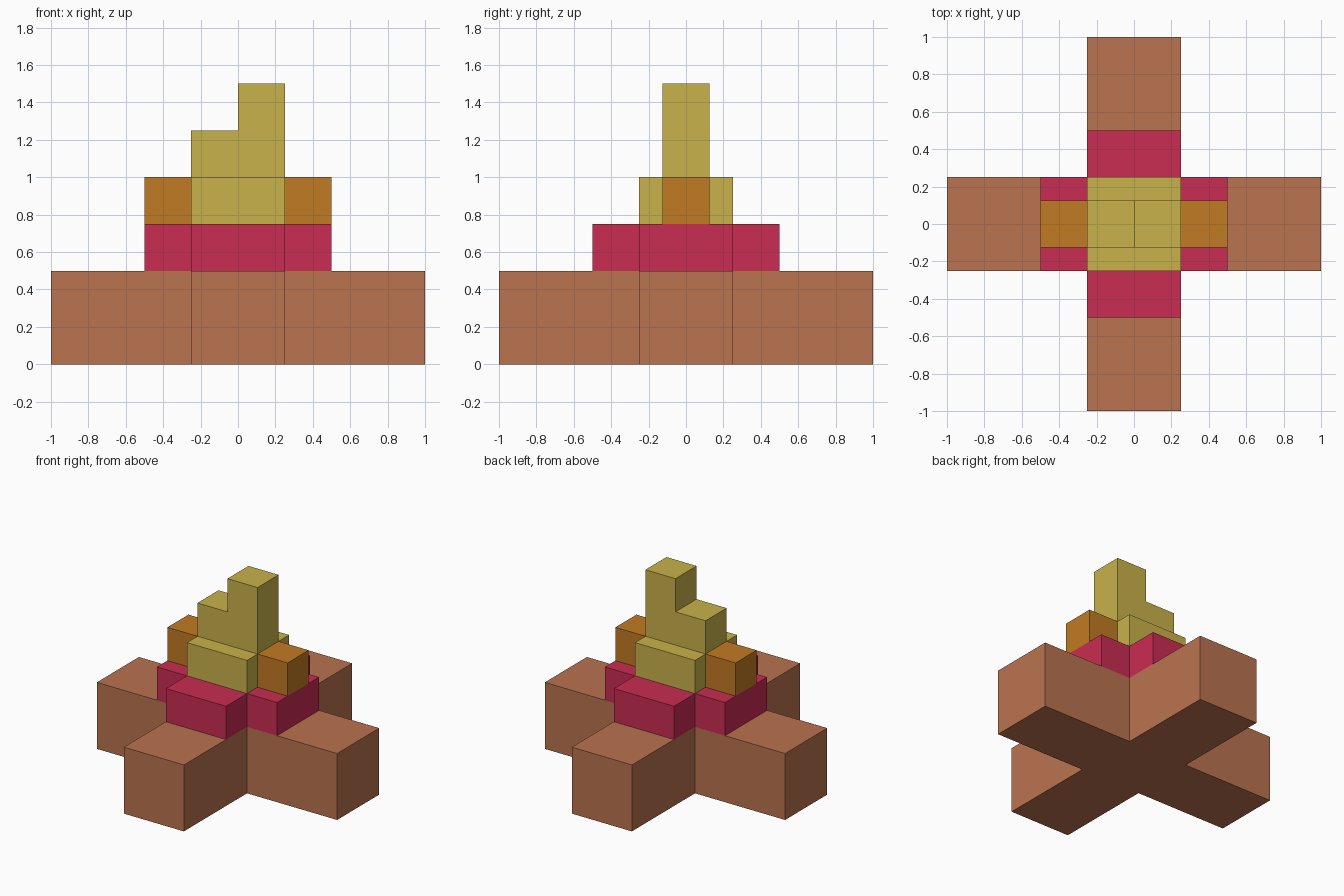
import bpy
import bmesh

if "Cube" in bpy.data.objects:
    bpy.data.objects.remove(bpy.data.objects["Cube"])


def linear(c):
    c /= 255
    return c / 12.92 if c <= 0.04045 else ((c + 0.055) / 1.055) ** 2.4


def material(name, *rgb):
    mat = bpy.data.materials.new(name)
    mat.diffuse_color = (*[linear(c) for c in rgb], 1)
    mat.use_nodes = True
    mat.node_tree.nodes["Principled BSDF"].inputs["Base Color"].default_value = mat.diffuse_color
    return mat


def prism(name, points, offset, mat):
    """Solid made by sweeping a flat 3D outline along an offset."""
    bm = bmesh.new()
    face = bm.faces.new([bm.verts.new(p) for p in points])
    swept = bmesh.ops.extrude_face_region(bm, geom=[face], use_keep_orig=True)
    verts = [g for g in swept["geom"] if isinstance(g, bmesh.types.BMVert)]
    bmesh.ops.translate(bm, verts=verts, vec=offset)
    bmesh.ops.recalc_face_normals(bm, faces=bm.faces)
    mesh = bpy.data.meshes.new(name)
    bm.to_mesh(mesh)
    bm.free()
    mesh.materials.append(mat)
    obj = bpy.data.objects.new(name, mesh)
    bpy.context.collection.objects.link(obj)
    return obj


def cross(name, reach, half, z0, z1, mat):
    # one arm's three corners, turned through four quarter turns
    outline, arm = [], [(half, -half), (reach, -half), (reach, half)]
    for _ in range(4):
        outline += [(x, y, z0) for x, y in arm]
        arm = [(-y, x) for x, y in arm]
    return prism(name, outline, (0, 0, z1 - z0), mat)


def box(name, x0, x1, half_y, z0, z1, mat):
    profile = [(x0, z0), (x1, z0), (x1, z1), (x0, z1)]
    return prism(name, [(x, -half_y, z) for x, z in profile], (0, 2 * half_y, 0), mat)


brown = material("clay brown", 186, 115, 80)
red = material("crimson", 201, 44, 82)
orange = material("orange", 193, 123, 35)
yellow = material("mustard yellow", 201, 178, 75)

# Two stacked cross-shaped tiers
cross("base_cross", 1.0, 0.25, 0.0, 0.5, brown)
cross("middle_cross", 0.5, 0.25, 0.5, 0.75, red)

# Centre block with a side block on each end
box("centre_block", -0.25, 0.25, 0.25, 0.75, 1.0, yellow)
box("left_side_block", -0.5, -0.25, 0.125, 0.75, 1.0, orange)
box("right_side_block", 0.25, 0.5, 0.125, 0.75, 1.0, orange)

# Stepped tower, higher on the right
step = [(-0.25, 1.0), (0.25, 1.0), (0.25, 1.5), (0, 1.5), (0, 1.25), (-0.25, 1.25)]
prism("stepped_tower", [(x, -0.125, z) for x, z in step], (0, 0.25, 0), yellow)
